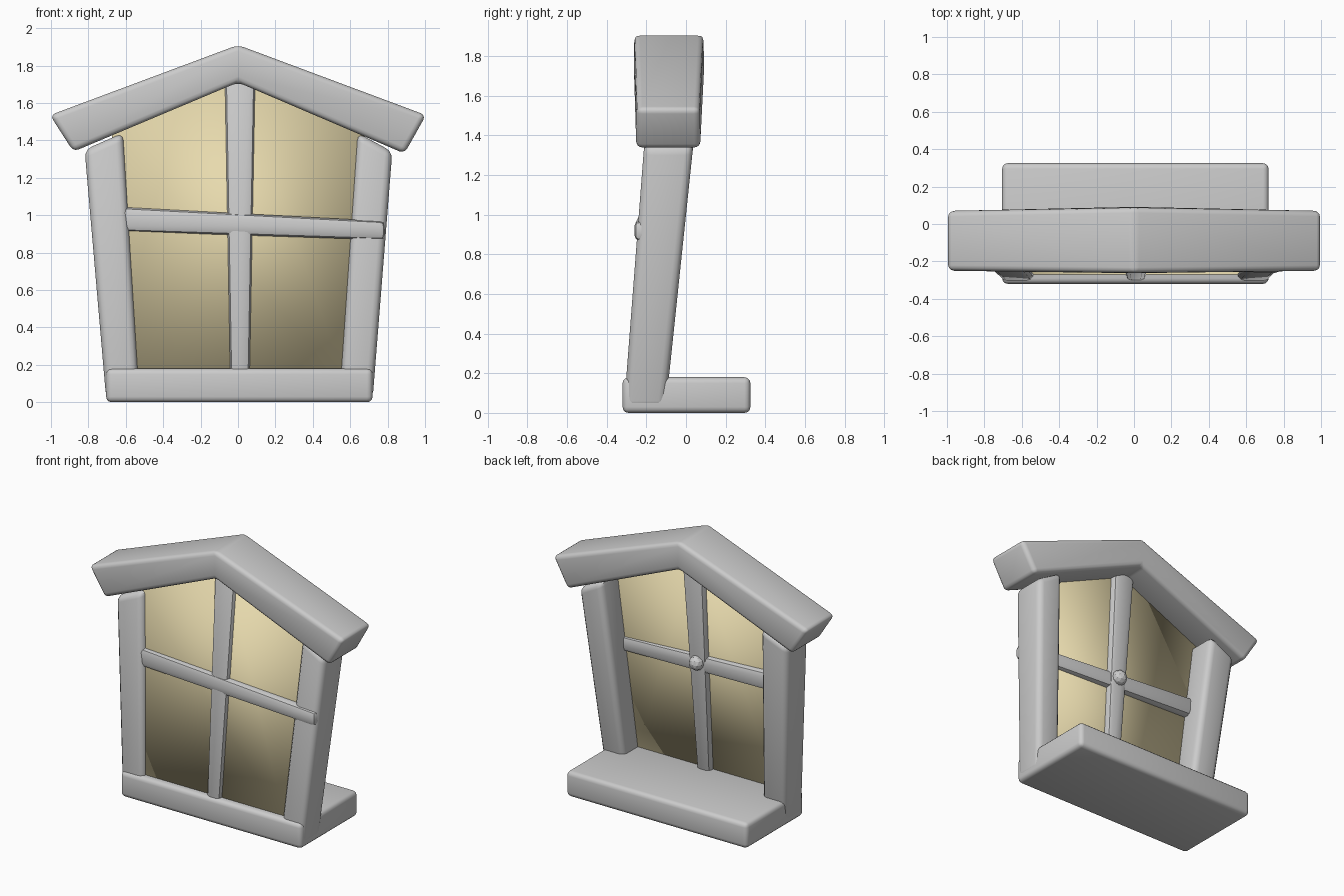
import bpy, bmesh
from mathutils import Vector

if "Cube" in bpy.data.objects:
    bpy.data.objects.remove(bpy.data.objects["Cube"])


def loft(name, a, b, bevel=0.0, seg=3, angle=35):
    """Solid between two matching point loops, with rounded edges."""
    bm = bmesh.new()
    va = [bm.verts.new(p) for p in a]
    vb = [bm.verts.new(p) for p in b]
    n = len(a)
    bm.faces.new(va)
    bm.faces.new(vb[::-1])
    for i in range(n):
        j = (i + 1) % n
        bm.faces.new((va[j], va[i], vb[i], vb[j]))
    bmesh.ops.recalc_face_normals(bm, faces=bm.faces)
    if bevel:
        bmesh.ops.bevel(bm, geom=list(bm.edges), offset=bevel, segments=seg,
                        profile=0.5, affect='EDGES', clamp_overlap=True)
    me = bpy.data.meshes.new(name)
    bm.to_mesh(me)
    bm.free()
    ob = bpy.data.objects.new(name, me)
    bpy.context.collection.objects.link(ob)
    bpy.ops.object.select_all(action='DESELECT')
    ob.select_set(True)
    bpy.context.view_layer.objects.active = ob
    bpy.ops.object.shade_smooth_by_angle(angle=angle * 3.14159 / 180)
    return ob


def slab(profile, front, back):
    """Front and back loops from an x-z profile and y functions of (x, z)."""
    return ([(x, front(x, z), z) for x, z in profile],
            [(x, back(x, z), z) for x, z in profile])


# Deep window sill
loft("sill", *slab([(-.705, 0), (.72, 0), (.72, .18), (-.705, .18)],
                   lambda x, z: -.32, lambda x, z: .325), bevel=.03)

# Leaning side posts, splayed outward, tops cut to the roof slope
post_front = lambda x, z: -.315 + .077 * z
post_back = lambda x, z: -.105 + .105 * z
loft("left_post", *slab([(-.705, .02), (-.525, .02), (-.615, 1.44), (-.82, 1.35)],
                        post_front, post_back), bevel=.04)
loft("right_post", *slab([(.72, .02), (.54, .02), (.64, 1.44), (.825, 1.34)],
                         post_front, post_back), bevel=.04)

# Chevron roof beam
roof = [(0, 1.91), (1.005, 1.535), (.89, 1.33), (0, 1.71), (-.88, 1.34), (-1.005, 1.535)]
loft("roof_beam", *slab(roof, lambda x, z: -.262 + .012 * abs(x),
                        lambda x, z: .09 - .02 * abs(x)), bevel=.03)

# Vertical and horizontal glazing bars
loft("vertical_bar", *slab([(-.042, .15), (.062, .15), (.092, 1.74), (-.07, 1.74)],
                           lambda x, z: -.315 + .083 * z,
                           lambda x, z: -.215 + .083 * z), bevel=.028, seg=2)
loft("horizontal_bar", *slab([(-.66, .915), (.785, .868), (.785, .968), (-.66, 1.045)],
                             lambda x, z: -.242 - .025 * x,
                             lambda x, z: -.145 - .025 * x), bevel=.028, seg=2)

# Small knob where the bars cross at the back
bpy.ops.mesh.primitive_ico_sphere_add(subdivisions=2, radius=.052, location=(.01, -.135, .965))
bpy.context.object.name = "crossing_knob"

# Tinted window pane, fully smooth for a soft sheen
pane = [(-.57, .12), (.57, .12), (.675, 1.45), (0, 1.76), (-.675, 1.45)]
glass = loft("glass", *slab(pane, lambda x, z: -.285 + .083 * z,
                            lambda x, z: -.26 + .083 * z), angle=180)
mat = bpy.data.materials.new("tinted_glass")
mat.diffuse_color = (.8, .7, .42, 1)
mat.use_nodes = True
mat.node_tree.nodes["Principled BSDF"].inputs["Base Color"].default_value = mat.diffuse_color
glass.data.materials.append(mat)
